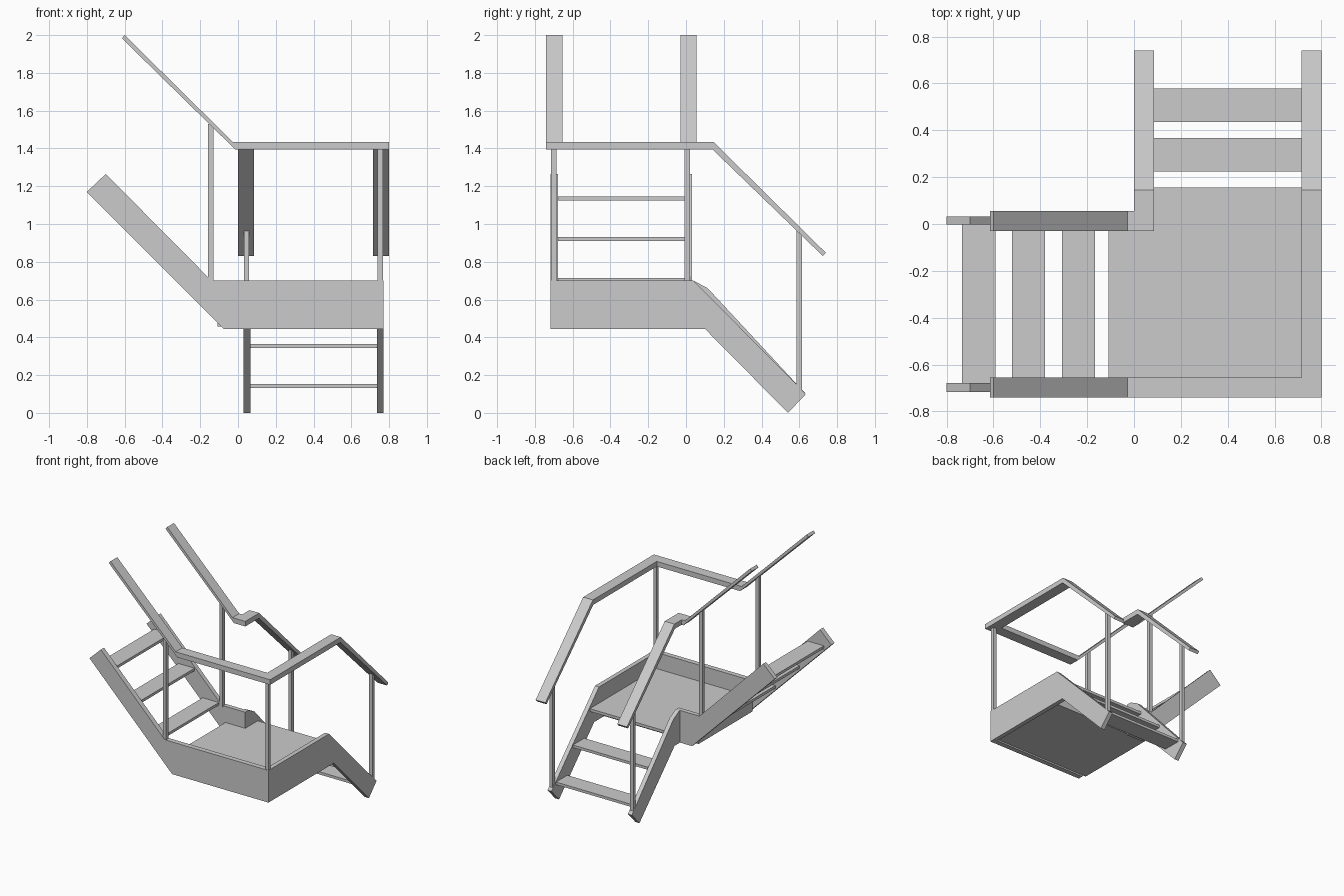
import bpy, bmesh
from mathutils import Vector

if "Cube" in bpy.data.objects:
    bpy.data.objects.remove(bpy.data.objects["Cube"])


def box(name, x0, x1, y0, y1, z0, z1):
    prism(name, [(x0, z0), (x1, z0), (x1, z1), (x0, z1)], 'y', y0, y1)


def prism(name, profile, axis, a, b):
    """Extrude an (x,z) profile along y, or a (y,z) profile along x."""
    bm = bmesh.new()
    put = (lambda u, z, t: (u, t, z)) if axis == 'y' else (lambda u, z, t: (t, u, z))
    face = bm.faces.new([bm.verts.new(put(u, z, a)) for u, z in profile])
    ext = bmesh.ops.extrude_face_region(bm, geom=[face])
    verts = [v for v in ext['geom'] if isinstance(v, bmesh.types.BMVert)]
    bmesh.ops.translate(bm, verts=verts, vec=Vector(put(0, 0, b - a)))
    bmesh.ops.recalc_face_normals(bm, faces=bm.faces)
    mesh = bpy.data.meshes.new(name)
    bm.to_mesh(mesh)
    bm.free()
    bpy.context.collection.objects.link(bpy.data.objects.new(name, mesh))


# Stringers of the upper flight, running along the landing sides
def upper_stringer(name, end, y0, y1):
    prism(name, [(end, 0.445), (end, 0.70), (-0.14, 0.70), (-0.70, 1.265),
                 (-0.80, 1.17), (-0.075, 0.445)], 'y', y0, y1)


upper_stringer("upper_stringer_front", 0.77, -0.718, -0.678)
upper_stringer("upper_stringer_back", 0.065, -0.003, 0.032)

# Stringers of the lower flight
prism("lower_stringer_right", [(-0.678, 0.445), (0.10, 0.445), (0.54, 0), (0.635, 0.10),
                               (0.04, 0.70), (-0.678, 0.70)], 'x', 0.735, 0.77)
prism("lower_stringer_left", [(0.032, 0.445), (0.10, 0.445), (0.54, 0), (0.635, 0.10),
                              (0.115, 0.66), (0.04, 0.70), (0.032, 0.70)], 'x', 0.03, 0.065)

# Landing with its nosing board
box("landing", -0.108, 0.735, -0.678, -0.003, 0.457, 0.572)
box("landing_nosing", 0.065, 0.735, -0.003, 0.155, 0.55, 0.572)

# Treads
for i in range(3):
    x, z = -0.237 - 0.213 * i, 0.694 + 0.215 * i
    box(f"upper_tread_{i + 1}", x - 0.071, x + 0.071, -0.678, -0.003, z, z + 0.021)
for i in range(2):
    y, z = 0.296 + 0.211 * i, 0.344 - 0.213 * i
    box(f"lower_tread_{i + 1}", 0.065, 0.735, y - 0.071, y + 0.071, z, z + 0.021)


# Handrails: level run plus sloped run
def upper_rail(name, end, y0, y1):
    prism(name, [(end, 1.395), (end, 1.435), (-0.028, 1.435), (-0.60, 2.0),
                 (-0.615, 1.983), (-0.015, 1.395)], 'y', y0, y1)


def lower_rail(name, start, x0, x1):
    prism(name, [(start, 1.395), (start, 1.435), (0.145, 1.435), (0.74, 0.848),
                 (0.725, 0.83), (0.14, 1.395)], 'x', x0, x1)


upper_rail("upper_handrail_front", 0.80, -0.74, -0.655)
upper_rail("upper_handrail_back", 0.0, -0.03, 0.055)
lower_rail("lower_handrail_right", -0.655, 0.715, 0.80)
lower_rail("lower_handrail_left", -0.03, 0.0, 0.085)

# Posts
for name, x, y, z0, z1 in [("corner_post", 0.753, -0.70, 0.69, 1.40),
                           ("upper_post_front", -0.144, -0.70, 0.69, 1.53),
                           ("upper_post_back", -0.144, 0.007, 0.69, 1.53),
                           ("lower_post_right", 0.753, 0.60, 0.12, 0.965),
                           ("lower_post_left", 0.045, 0.60, 0.12, 0.965)]:
    box(name, x - 0.014, x + 0.014, y - 0.014, y + 0.014, z0, z1)
